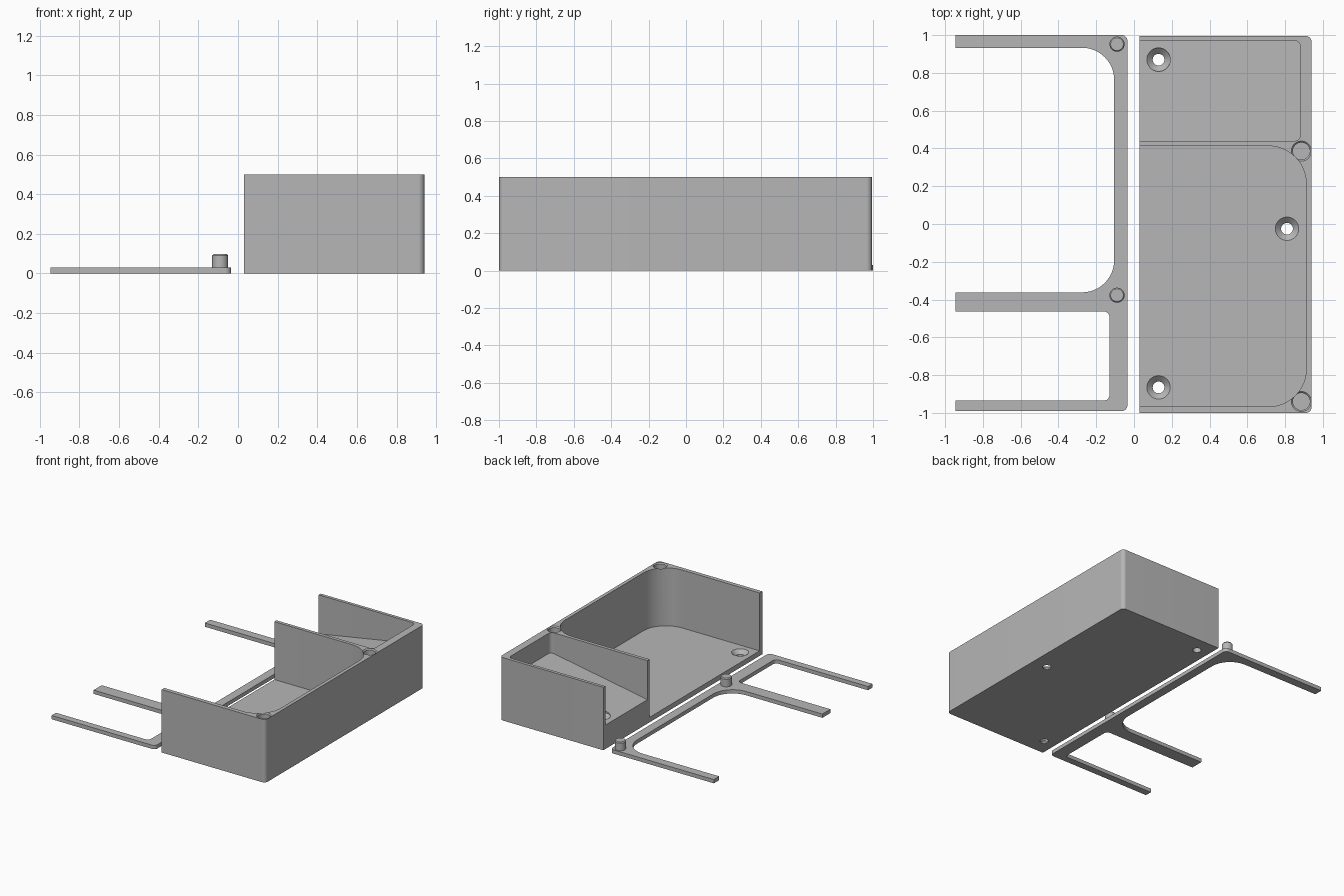
import bpy, bmesh, math
from mathutils import Vector

cube = bpy.data.objects.get("Cube")
if cube:
    bpy.data.objects.remove(cube, do_unlink=True)

grey = bpy.data.materials.new("plain grey")
grey.use_nodes = True
colour = (0.47, 0.47, 0.47, 1)
grey.diffuse_color = colour
grey.node_tree.nodes["Principled BSDF"].inputs["Base Color"].default_value = colour


def make_object(name, bm):
    bmesh.ops.recalc_face_normals(bm, faces=bm.faces)
    mesh = bpy.data.meshes.new(name)
    bm.to_mesh(mesh)
    bm.free()
    mesh.materials.append(grey)
    obj = bpy.data.objects.new(name, mesh)
    bpy.context.collection.objects.link(obj)
    return obj


def rounded(corners, steps=12):
    """Outline with right-angled corners (x, y, radius) turned into arcs."""
    points = []
    for i, (x, y, r) in enumerate(corners):
        p = Vector((x, y))
        if r == 0:
            points.append(p)
            continue
        a = (Vector(corners[i - 1][:2]) - p).normalized()
        b = (Vector(corners[(i + 1) % len(corners)][:2]) - p).normalized()
        for k in range(steps + 1):
            t = math.pi / 2 * k / steps
            points.append(p + r * (a + b) - r * (b * math.cos(t) + a * math.sin(t)))
    return points


def loft(name, rings):
    """Closed solid through rings of equal point count."""
    bm = bmesh.new()
    loops = [[bm.verts.new(p) for p in ring] for ring in rings]
    for low, high in zip(loops, loops[1:]):
        for i in range(len(low)):
            bm.faces.new((low[i - 1], low[i], high[i], high[i - 1]))
    bm.faces.new(loops[0][::-1])
    bm.faces.new(loops[-1])
    return make_object(name, bm)


def prism(name, corners, bottom, top):
    """Extruded outline; bottom is a function of x so floors can slope."""
    pts = rounded(corners)
    return loft(name, [[(p.x, p.y, bottom(p.x)) for p in pts],
                       [(p.x, p.y, top) for p in pts]])


def turned(name, x, y, profile, sides=40):
    angles = [2 * math.pi * i / sides for i in range(sides)]
    return loft(name, [[(x + r * math.cos(a), y + r * math.sin(a), z) for a in angles]
                       for r, z in profile])


def finish(obj, cutters=()):
    """Cut the pockets away, drop the cutters and keep edges sharp."""
    for c in cutters:
        mod = obj.modifiers.new("cut", 'BOOLEAN')
        mod.operation, mod.solver, mod.object = 'DIFFERENCE', 'EXACT', c
    graph = bpy.context.evaluated_depsgraph_get()
    mesh = bpy.data.meshes.new_from_object(obj.evaluated_get(graph))
    obj.modifiers.clear()
    obj.data = mesh
    for c in cutters:
        bpy.data.objects.remove(c, do_unlink=True)
    mesh.shade_smooth()
    mesh.set_sharp_from_angle(angle=math.radians(30))


# Open-sided case with two compartments
case = prism("case", [(0.03, -1, 0), (0.94, -1, 0.03), (0.94, 0.995, 0.03), (0.03, 0.995, 0)],
             lambda x: 0, 0.5)
cutters = [
    prism("large_pocket", [(-0.1, -0.967, 0), (0.912, -0.967, 0.2), (0.912, 0.413, 0.2), (-0.1, 0.413, 0)],
          lambda x: 0.04, 0.6),
    prism("sloped_pocket", [(-0.1, 0.44, 0), (0.88, 0.44, 0.03), (0.88, 0.97, 0.03), (-0.1, 0.97, 0)],
          lambda x: 0.19 + 0.176 * (x - 0.03), 0.6),
]

# Countersunk screw holes
for x, y, floor in [(0.13, 0.87, 0.195), (0.13, -0.865, 0.04), (0.81, -0.025, 0.04)]:
    cutters.append(turned("screw_hole", x, y, [(0.031, -0.1), (0.031, floor - 0.03),
                                               (0.062, floor), (0.062, floor + 0.05)]))

# Chamfered peg sockets in the rim
for y in (0.386, -0.94):
    cutters.append(turned("peg_socket", 0.886, y, [(0.045, 0.41), (0.045, 0.492),
                                                   (0.053, 0.5), (0.053, 0.55)]))
finish(case, cutters)

# Flat rim frame
frame = prism("rim_frame", [
    (-0.945, -0.99, 0), (-0.035, -0.99, 0.03), (-0.035, 1, 0.03), (-0.945, 1, 0),
    (-0.945, 0.933, 0), (-0.105, 0.933, 0.17), (-0.105, -0.362, 0.17), (-0.945, -0.362, 0),
    (-0.945, -0.463, 0), (-0.13, -0.463, 0.03), (-0.13, -0.935, 0.03), (-0.945, -0.935, 0)],
    lambda x: 0, 0.03)
finish(frame)

# Locating pegs
for name, y in (("back_peg", 0.952), ("front_peg", -0.377)):
    finish(turned(name, -0.09, y, [(0.04, 0.02), (0.04, 0.09), (0.034, 0.098)]))
